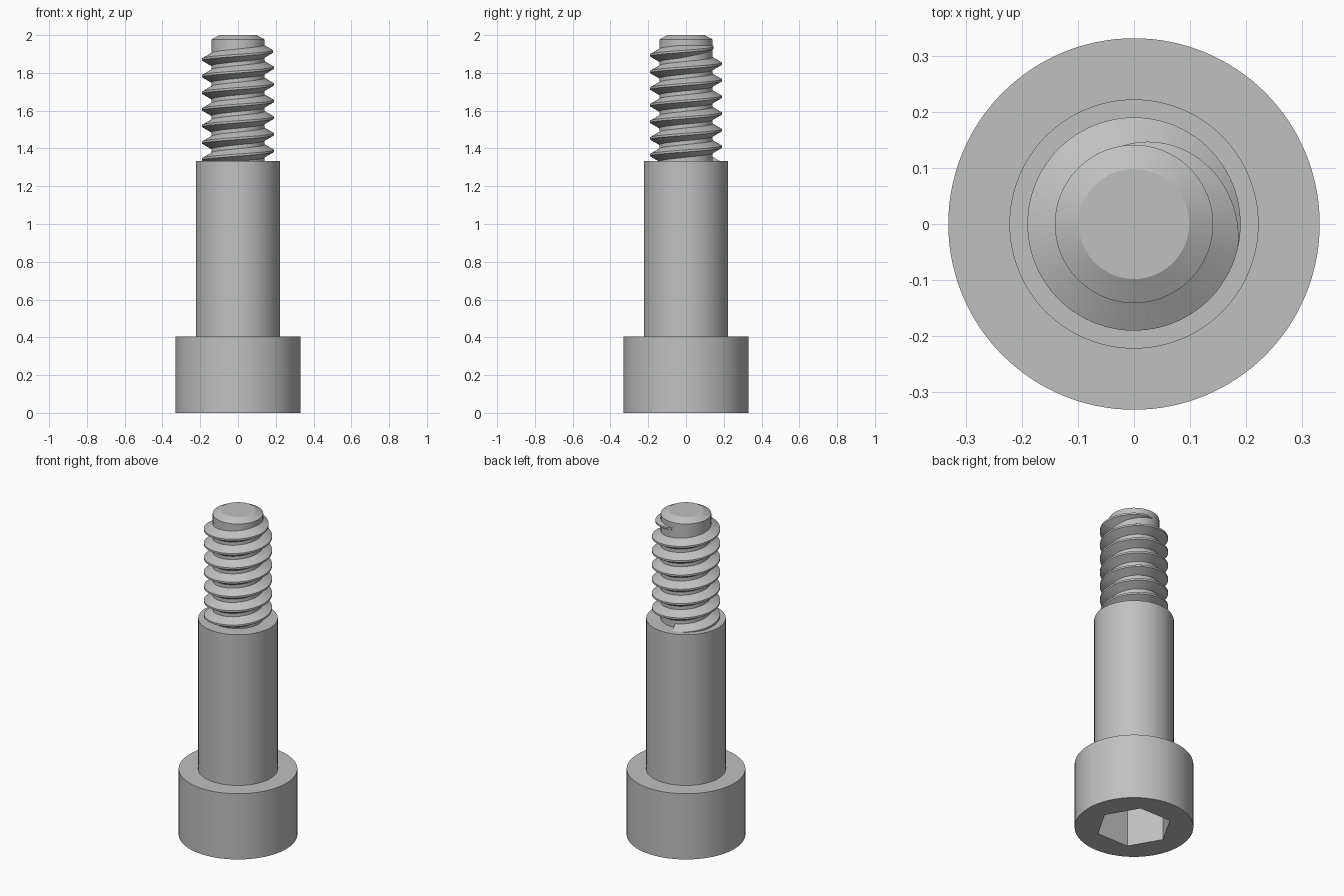
import bpy
import bmesh
import math

cube = bpy.data.objects.get("Cube")
if cube:
    bpy.data.objects.remove(cube, do_unlink=True)

SEGMENTS = 128
HEAD_R, HEAD_TOP = 0.331, 0.405
SHOULDER_R, SHOULDER_TOP = 0.222, 1.333
CORE_R, CREST_R = 0.141, 0.19
PITCH = 0.088

steel = bpy.data.materials.new("grey_steel")
GREY = (0.53, 0.53, 0.53, 1)
steel.diffuse_color = GREY
steel.use_nodes = True
steel.node_tree.nodes["Principled BSDF"].inputs["Base Color"].default_value = GREY


def finish(name, bm):
    """Turn a bmesh into a smooth-shaded object with sharp edges kept."""
    bmesh.ops.recalc_face_normals(bm, faces=bm.faces)
    mesh = bpy.data.meshes.new(name)
    bm.to_mesh(mesh)
    bm.free()
    obj = bpy.data.objects.new(name, mesh)
    bpy.context.collection.objects.link(obj)
    mesh.materials.append(steel)
    bpy.ops.object.select_all(action="DESELECT")
    obj.select_set(True)
    bpy.context.view_layer.objects.active = obj
    bpy.ops.object.shade_smooth_by_angle(angle=math.radians(25))
    return obj


def lathe(name, profile):
    """Revolve (radius, height) points about z, capping both ends."""
    bm = bmesh.new()
    rings = []
    for r, z in profile:
        angles = [math.tau * i / SEGMENTS for i in range(SEGMENTS)]
        rings.append([bm.verts.new((r * math.cos(a), r * math.sin(a), z)) for a in angles])
    for low, high in zip(rings, rings[1:]):
        for i in range(SEGMENTS):
            j = (i + 1) % SEGMENTS
            bm.faces.new((low[i], low[j], high[j], high[i]))
    bm.faces.new(rings[0])
    bm.faces.new(rings[-1])
    return finish(name, bm)


# Head with a hexagonal drive socket in its underside
head = lathe("head", [(HEAD_R, 0), (HEAD_R, HEAD_TOP)])
bm = bmesh.new()
SOCKET_DEPTH = 0.25
bmesh.ops.create_cone(bm, cap_ends=True, segments=6, radius1=0.213, radius2=0.213,
                      depth=2 * SOCKET_DEPTH)
# Turn the hexagon so that two corners lie on the x axis
corner = bm.verts[:][0].co
turn = -math.atan2(corner.y, corner.x)
for v in bm.verts:
    x, y = v.co.x, v.co.y
    v.co.x = x * math.cos(turn) - y * math.sin(turn)
    v.co.y = x * math.sin(turn) + y * math.cos(turn)
cutter = finish("socket_cutter", bm)
cutter.hide_render = True
socket = head.modifiers.new("socket", "BOOLEAN")
socket.operation = "DIFFERENCE"
socket.solver = "EXACT"
socket.object = cutter
bpy.ops.object.select_all(action="DESELECT")
head.select_set(True)
bpy.context.view_layer.objects.active = head
bpy.ops.object.modifier_apply(modifier=socket.name)
bpy.data.objects.remove(cutter, do_unlink=True)
bpy.ops.object.shade_smooth_by_angle(angle=math.radians(25))

# Plain shoulder, sunk slightly into the head
lathe("shoulder", [(SHOULDER_R, HEAD_TOP - 0.05), (SHOULDER_R, SHOULDER_TOP)])

# Threaded core with a chamfered tip
lathe("thread_core", [(CORE_R, SHOULDER_TOP - 0.05), (CORE_R, 1.977), (0.098, 2)])

# Right-hand thread ridge: a trapezoid swept up a helix, running out at the top
CREST_HALF = 0.0055
SINK = 0.012
ROOT_HALF = CREST_HALF + (CREST_R - CORE_R + SINK) * math.tan(math.radians(30))
STEPS = 96
TURNS = 7
END_ANGLE = math.radians(100)
FADE = math.radians(112)

bm = bmesh.new()
sections = []
for i in range(STEPS * TURNS + 1):
    a = END_ANGLE - math.tau * TURNS + math.tau * i / STEPS
    z = 1.915 + PITCH * a / math.tau
    fade = max(0, (a - END_ANGLE + FADE) / FADE)
    drop = fade * (CREST_R - CORE_R + 0.001)
    ridge = [(CORE_R - SINK, -ROOT_HALF), (CREST_R, -CREST_HALF),
             (CREST_R, CREST_HALF), (CORE_R - SINK, ROOT_HALF)]
    sections.append([bm.verts.new(((r - drop) * math.cos(a), (r - drop) * math.sin(a), z + dz))
                     for r, dz in ridge])
for s, t in zip(sections, sections[1:]):
    for k in range(4):
        n = (k + 1) % 4
        bm.faces.new((s[k], s[n], t[n], t[k]))
bm.faces.new(sections[0])
bm.faces.new(sections[-1])
finish("thread", bm)
